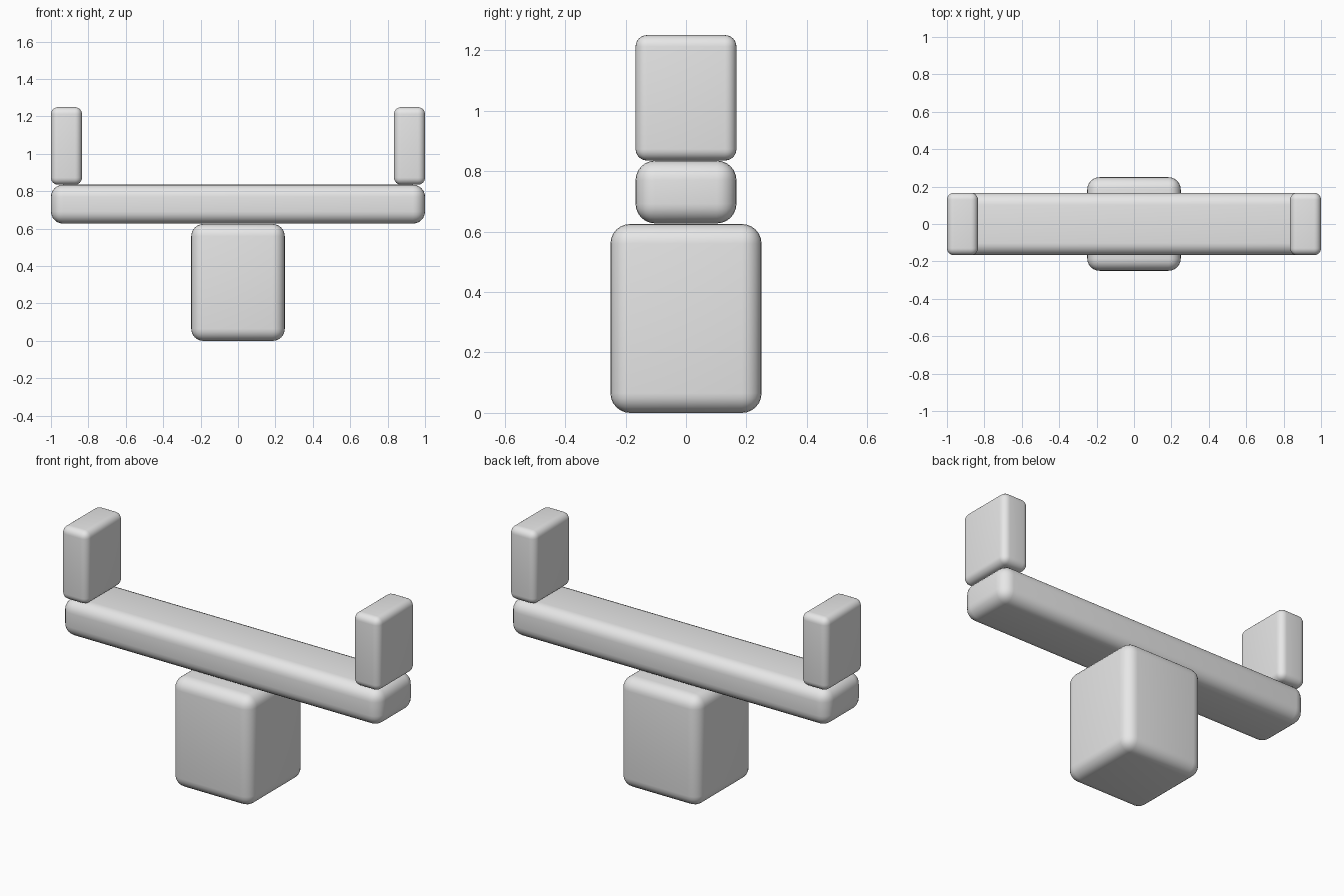
import bpy

default = bpy.data.objects.get("Cube")
if default:
    bpy.data.objects.remove(default, do_unlink=True)

grey = bpy.data.materials.new("plain grey")
grey.use_nodes = True
colour = (0.8, 0.8, 0.8, 1)
grey.diffuse_color = colour
grey.node_tree.nodes["Principled BSDF"].inputs["Base Color"].default_value = colour


def rounded_block(name, low, high, radius):
    """Box between two corners with softly rounded edges."""
    centre = [(a + b) / 2 for a, b in zip(low, high)]
    bpy.ops.mesh.primitive_cube_add(size=1, location=centre)
    block = bpy.context.object
    block.name = name
    block.scale = [b - a for a, b in zip(low, high)]
    bpy.ops.object.transform_apply(location=False, rotation=False, scale=True)
    block.data.materials.append(grey)
    bevel = block.modifiers.new("Rounded edges", 'BEVEL')
    bevel.width = radius
    bevel.segments = 6
    bpy.ops.object.modifier_apply(modifier=bevel.name)
    bpy.ops.object.shade_smooth_by_angle()
    return block


# Central pedestal
rounded_block("pedestal", (-0.25, -0.25, 0), (0.25, 0.25, 0.625), 0.065)

# Long plank balanced on the pedestal
rounded_block("plank", (-1, -0.167, 0.627), (1, 0.167, 0.835), 0.065)

# Upright block at each end
for side, x in (("left", 0.917), ("right", -0.917)):
    rounded_block(side + "_upright", (x - 0.083, -0.167, 0.835),
                  (x + 0.083, 0.167, 1.25), 0.038)
